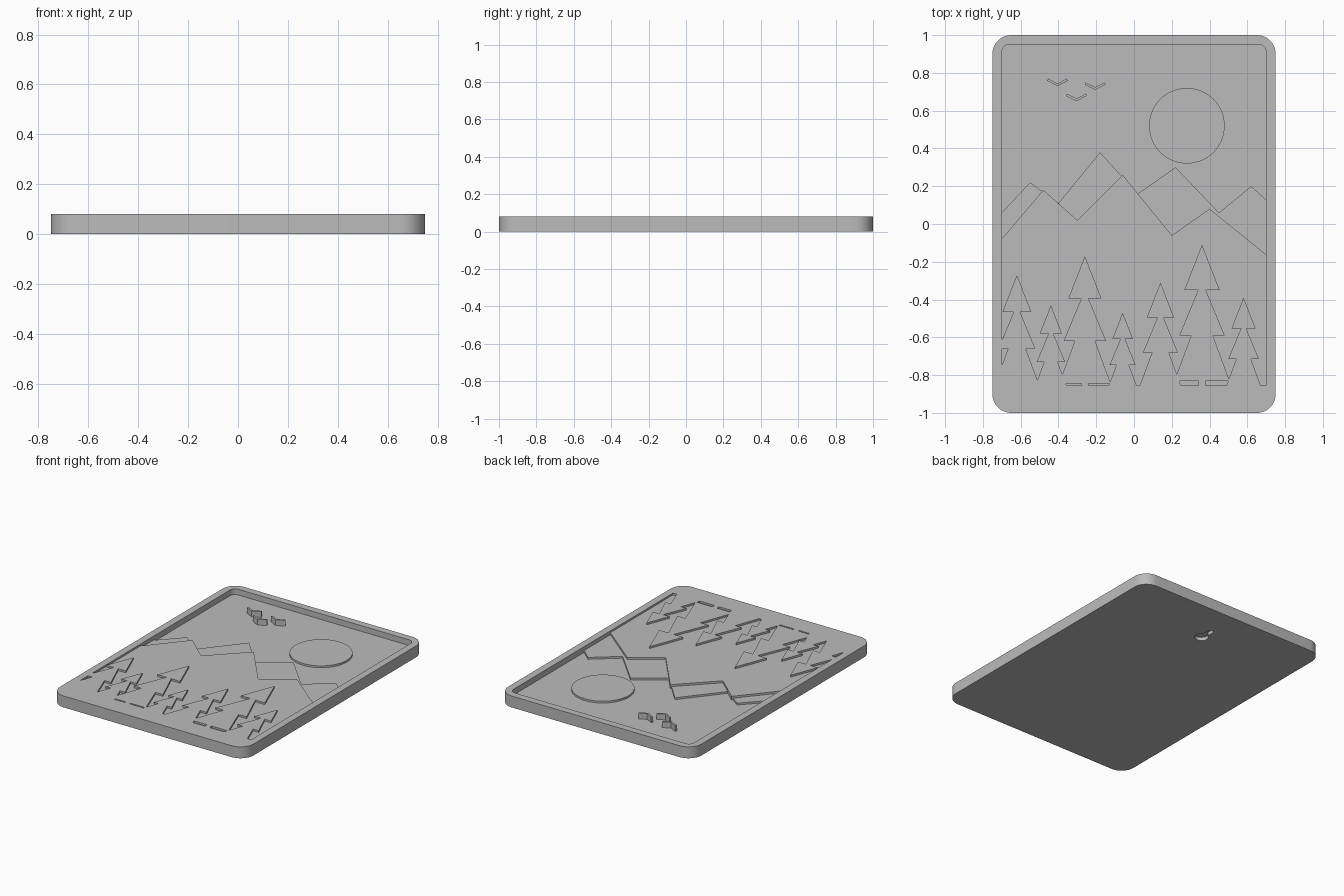
import bpy, bmesh
from math import sin, cos, pi, radians

cube = bpy.data.objects.get("Cube")
if cube:
    bpy.data.objects.remove(cube, do_unlink=True)

grey = bpy.data.materials.new("plain grey")
grey.use_nodes = True
grey.diffuse_color = (0.5, 0.5, 0.5, 1)
grey.node_tree.nodes["Principled BSDF"].inputs["Base Color"].default_value = (0.5, 0.5, 0.5, 1)

FLOOR, FAR, NEAR, TOP = 0.04, 0.053, 0.067, 0.08
GROUND_Y = -0.855


def prism(name, points, z0, z1):
    """Extrude a flat outline from z0 up to z1."""
    bm = bmesh.new()
    face = bm.faces.new([bm.verts.new((x, y, z0)) for x, y in points])
    side = bmesh.ops.extrude_face_region(bm, geom=[face])["geom"]
    for v in side:
        if isinstance(v, bmesh.types.BMVert):
            v.co.z = z1
    bmesh.ops.recalc_face_normals(bm, faces=bm.faces)
    mesh = bpy.data.meshes.new(name)
    bm.to_mesh(mesh)
    bm.free()
    mesh.materials.append(grey)
    obj = bpy.data.objects.new(name, mesh)
    bpy.context.collection.objects.link(obj)
    return obj


def arc(cx, cy, r, start, end, n):
    return [(cx + r * cos(radians(start + (end - start) * i / n)),
             cy + r * sin(radians(start + (end - start) * i / n))) for i in range(n + 1)]


def circle(cx, cy, r, n):
    return arc(cx, cy, r, 0, 360, n)[:-1]


def rounded_rect(hx, hy, r):
    points = []
    for i, (sx, sy) in enumerate([(1, 1), (-1, 1), (-1, -1), (1, -1)]):
        points += arc(sx * (hx - r), sy * (hy - r), r, 90 * i, 90 * i + 90, 12)
    return points


def cut(target, cutter):
    """Subtract the cutter from the target and discard the cutter."""
    mod = target.modifiers.new("cut", "BOOLEAN")
    mod.operation, mod.solver, mod.object = "DIFFERENCE", "EXACT", cutter
    activate(target)
    bpy.ops.object.modifier_apply(modifier=mod.name)
    bpy.data.objects.remove(cutter, do_unlink=True)


def activate(obj):
    bpy.ops.object.select_all(action="DESELECT")
    obj.select_set(True)
    bpy.context.view_layer.objects.active = obj


def tree_outline(x, tip, step):
    """Three-tiered fir with a trunk, reaching down into the ground."""
    base = tip - 3 * step
    trunk_end = min(base, GROUND_Y) - 0.05
    half = [(0.39 * step, tip - step), (0.085 * step, tip - step),
            (0.5 * step, tip - 2 * step), (0.24 * step, tip - 2 * step),
            (0.61 * step, base), (0.018, base), (0.018, trunk_end)]
    right = [(x + w, y) for w, y in half]
    left = [(x - w, y) for w, y in reversed(half)]
    return [(x, tip)] + right + left


# Recess: the sky opening, less the ground strip and the trees
recess = prism("recess", rounded_rect(0.70, 0.95, 0.04), FLOOR, 0.12)
ground = [(-0.8, -1.1), (0.8, -1.1), (0.8, GROUND_Y), (-0.8, GROUND_Y)]
cut(recess, prism("ground", ground, 0.02, 0.14))
trees = [(-0.62, -0.27, 0.195), (-0.44, -0.43, 0.15), (-0.26, -0.17, 0.225),
         (-0.06, -0.47, 0.138), (0.14, -0.31, 0.185), (0.36, -0.11, 0.24),
         (0.58, -0.39, 0.163)]
for x, tip, step in trees:
    cut(recess, prism("tree", tree_outline(x, tip, step), 0.02, 0.14))

# Plaque with frame, ground and trees standing at full height
plaque = prism("plaque", rounded_rect(0.75, 1.0, 0.10), 0, TOP)
cut(plaque, recess)

# Keyhole hanger in the back
cut(plaque, prism("keyhole", circle(0, 0.68, 0.045, 32), -0.05, 0.025))
slot = arc(0, 0.77, 0.02, 0, 180, 12) + [(-0.02, 0.68), (0.02, 0.68)]
cut(plaque, prism("keyhole_slot", slot, -0.05, 0.025))

# Mountain ranges as stepped layers
far_ridge = [(-0.71, 0.05), (-0.55, 0.22), (-0.40, 0.11), (-0.18, 0.38), (0.02, 0.16),
             (0.22, 0.30), (0.45, 0.06), (0.62, 0.20), (0.71, 0.12)]
near_ridge = [(-0.71, -0.09), (-0.48, 0.18), (-0.30, 0.02), (-0.06, 0.26),
              (0.20, -0.06), (0.40, 0.08), (0.71, -0.17)]
foot = [(0.71, -0.88), (-0.71, -0.88)]
parts = [plaque,
         prism("far_mountains", far_ridge + foot, FLOOR - 0.005, FAR),
         prism("near_mountains", near_ridge + foot, FLOOR - 0.005, NEAR)]

# Sun disc
parts.append(prism("sun", circle(0.28, 0.52, 0.20, 64), FLOOR - 0.005, FAR))

# Flying birds
for i, (x, y) in enumerate([(-0.405, 0.73), (-0.205, 0.71), (-0.305, 0.65)]):
    wing = [(-0.055, 0.028), (0, 0), (0.055, 0.028), (0.05, 0.04), (0, 0.014), (-0.05, 0.04)]
    parts.append(prism(f"bird_{i + 1}", [(x + dx, y + dy) for dx, dy in wing],
                       FLOOR - 0.005, TOP))

for part in parts:
    activate(part)
    bpy.ops.object.shade_smooth_by_angle(angle=radians(30))
